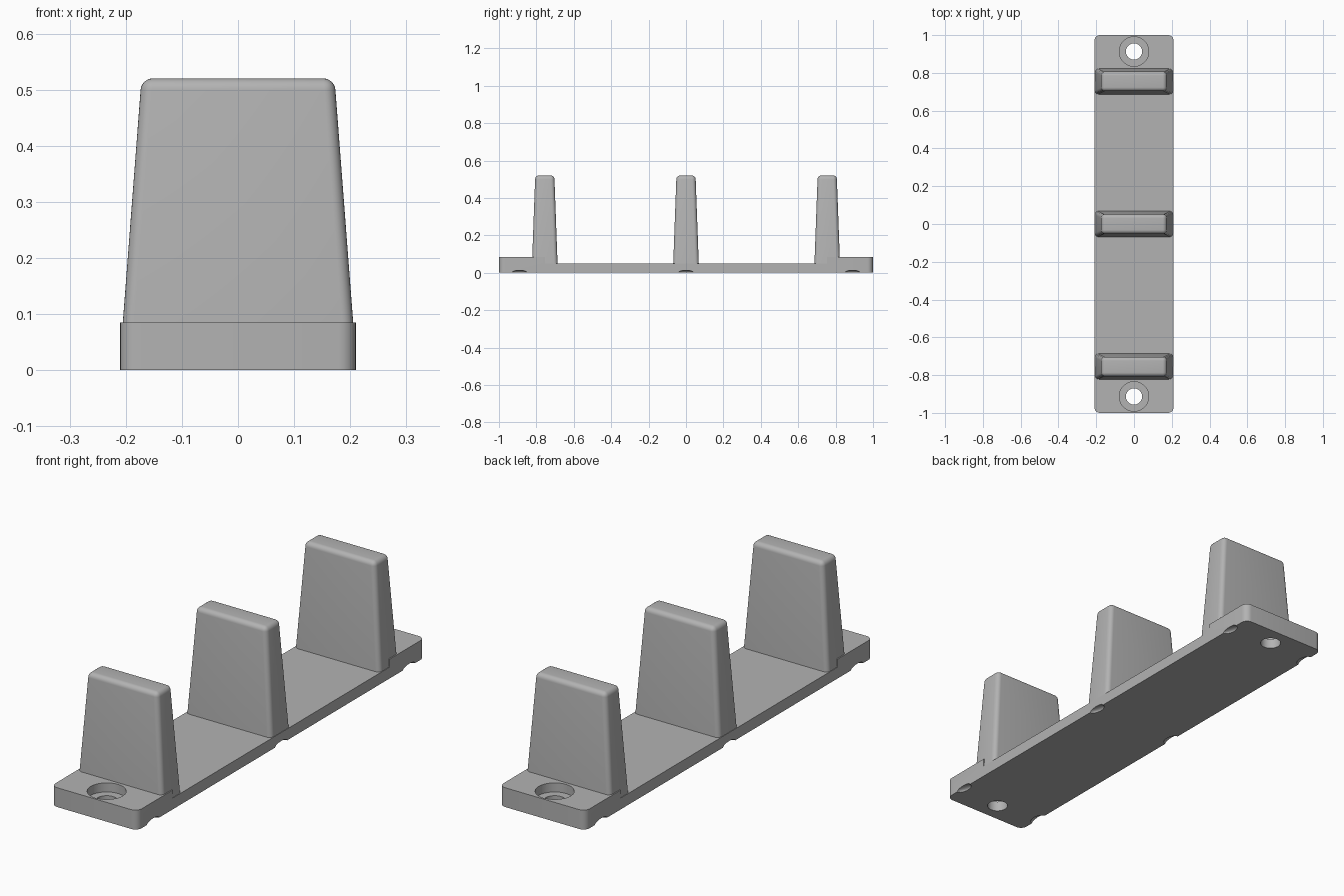
import bpy, bmesh
from mathutils import Matrix, Vector

old = bpy.data.objects.get("Cube")
if old:
    bpy.data.objects.remove(old, do_unlink=True)

grey = bpy.data.materials.new("plain grey")
grey.use_nodes = True
COLOUR = (0.45, 0.45, 0.45, 1)
grey.diffuse_color = COLOUR
grey.node_tree.nodes["Principled BSDF"].inputs["Base Color"].default_value = COLOUR


def finish(name, bm):
    mesh = bpy.data.meshes.new(name)
    bmesh.ops.recalc_face_normals(bm, faces=bm.faces)
    bm.to_mesh(mesh)
    bm.free()
    mesh.materials.append(grey)
    ob = bpy.data.objects.new(name, mesh)
    bpy.context.collection.objects.link(ob)
    return ob


def box(name, half, z0, z1, top=None, pick=None, radius=0, y=0):
    """Box with an optional tapered top; edges chosen by pick are rounded."""
    top = top or half
    bm = bmesh.new()
    bmesh.ops.create_cube(bm, size=2)
    for v in bm.verts:
        hx, hy = top if v.co.z > 0 else half
        v.co = Vector((v.co.x * hx, v.co.y * hy + y, z1 if v.co.z > 0 else z0))
    if pick:
        edges = [e for e in bm.edges if pick(e)]
        bmesh.ops.bevel(bm, geom=edges, offset=radius, segments=6,
                        profile=0.5, affect='EDGES')
    return finish(name, bm)


def cylinder(name, radius, z0, z1, y):
    bm = bmesh.new()
    bmesh.ops.create_cone(bm, cap_ends=True, segments=48, radius1=radius, radius2=radius,
                          depth=z1 - z0, matrix=Matrix.Translation((0, y, (z0 + z1) / 2)))
    return finish(name, bm)


def scallop(name, x, y):
    bm = bmesh.new()
    bmesh.ops.create_uvsphere(bm, u_segments=24, v_segments=12, radius=1)
    bmesh.ops.scale(bm, verts=bm.verts, vec=(0.025, 0.042, 0.013))
    bmesh.ops.translate(bm, verts=bm.verts, vec=(x, y, 0))
    return finish(name, bm)


def combine(ob, other, operation):
    mod = ob.modifiers.new(operation.lower(), 'BOOLEAN')
    mod.object, mod.operation, mod.solver = other, operation, 'EXACT'
    bpy.context.view_layer.objects.active = ob
    bpy.ops.object.modifier_apply(modifier=mod.name)
    bpy.data.objects.remove(other, do_unlink=True)


def upright(e):
    return abs(e.verts[0].co.z - e.verts[1].co.z) > 0.01


def above_base(e):
    return max(v.co.z for v in e.verts) > 0.1


# Base strip with raised end pads
base = box("base_rack", (0.21, 1.0), 0, 0.085, pick=upright, radius=0.03)
combine(base, box("middle_cutter", (0.3, 0.755), 0.05, 0.2), 'DIFFERENCE')

# Three tapered dividers
for y in (-0.755, 0, 0.755):
    divider = box("divider", (0.2095, 0.069), 0.03, 0.52, top=(0.172, 0.051),
                  pick=above_base, radius=0.02, y=y)
    combine(base, divider, 'UNION')

# Counterbored screw holes
for y in (-0.913, 0.913):
    combine(base, cylinder("hole_cutter", 0.043, -0.1, 0.2, y), 'DIFFERENCE')
    combine(base, cylinder("counterbore_cutter", 0.078, 0.045, 0.2, y), 'DIFFERENCE')

# Small scallops under both long edges
for x in (-0.21, 0.21):
    for y in (-0.89, 0, 0.89):
        combine(base, scallop("scallop_cutter", x, y), 'DIFFERENCE')

bpy.ops.object.select_all(action='DESELECT')
base.select_set(True)
bpy.context.view_layer.objects.active = base
bpy.ops.object.shade_smooth_by_angle(angle=0.5)
